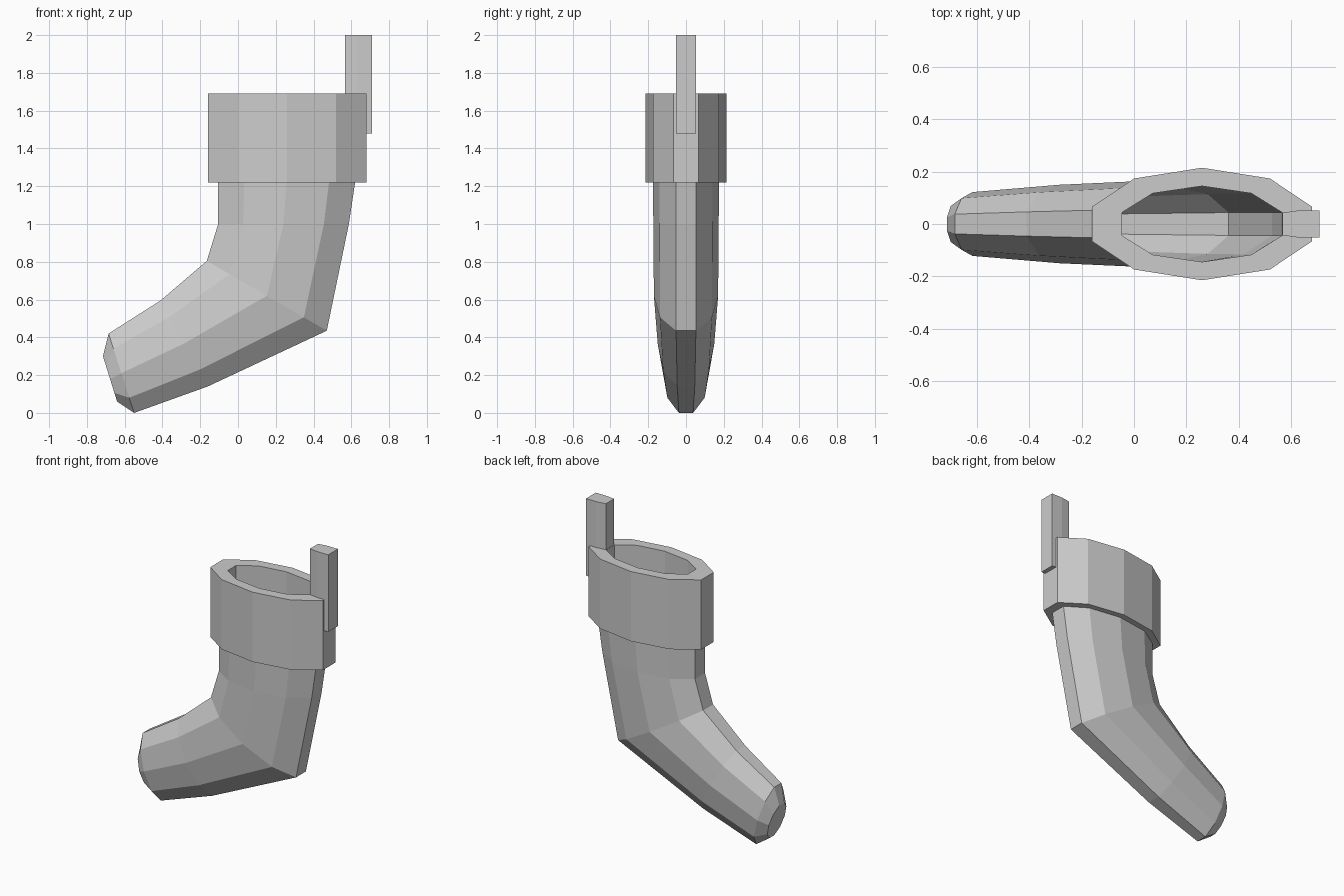
import bpy, bmesh, math

if "Cube" in bpy.data.objects:
    bpy.data.objects.remove(bpy.data.objects["Cube"])

SIDES = 10
C18 = math.cos(math.radians(18))


def make_object(name, bm):
    me = bpy.data.meshes.new(name)
    bm.to_mesh(me)
    bm.free()
    ob = bpy.data.objects.new(name, me)
    bpy.context.collection.objects.link(ob)
    return ob


def add_ring(bm, front, back, half_width):
    """Ten-sided oval spanning two (x, z) points, flat edge at each end."""
    verts = []
    for k in range(SIDES):
        a = math.radians(18 + 36 * k)
        t = math.cos(a) / C18
        x = (front[0] + back[0]) / 2 + t * (back[0] - front[0]) / 2
        z = (front[1] + back[1]) / 2 + t * (back[1] - front[1]) / 2
        verts.append(bm.verts.new((x, half_width * math.sin(a), z)))
    return verts


def loft(name, sections, cap_start=False, cap_end=False):
    bm = bmesh.new()
    rings = [add_ring(bm, *s) for s in sections]
    for lo, hi in zip(rings, rings[1:]):
        for k in range(SIDES):
            n = (k + 1) % SIDES
            bm.faces.new((lo[k], lo[n], hi[n], hi[k]))
    if cap_start:
        bm.faces.new(rings[0][::-1])
    if cap_end:
        bm.faces.new(rings[-1])
    return make_object(name, bm)


def shrink(section, s, width):
    (fx, fz), (bx, bz), w = section
    cx, cz = (fx + bx) / 2, (fz + bz) / 2
    return ((cx + (fx - cx) * s, cz + (fz - cz) * s),
            (cx + (bx - cx) * s, cz + (bz - cz) * s), w * width)


# Foot and leg, from the toe up to the cuff
sock = [
    ((-0.715, 0.30), (-0.64, 0.06), 0.085),
    ((-0.685, 0.42), (-0.55, 0.0), 0.122),
    ((-0.41, 0.595), (-0.16, 0.14), 0.15),
    ((-0.165, 0.805), (0.47, 0.435), 0.17),
    ((-0.105, 1.0), (0.587, 1.0), 0.173),
    ((-0.105, 1.22), (0.62, 1.22), 0.175),
]
loft("sock", sock, cap_start=True)

# Thick cuff: underside, outer wall and top rim
rim = ((-0.045, 1.69), (0.565, 1.69), 0.145)
loft("cuff", [
    sock[-1],
    ((-0.16, 1.22), (0.68, 1.22), 0.215),
    ((-0.16, 1.69), (0.68, 1.69), 0.215),
    rim,
])

# Inner lining, from the rim down into the foot
loft("lining", [
    rim,
    shrink(sock[5], 0.84, 0.83),
    shrink(sock[4], 0.83, 0.83),
    shrink(sock[3], 0.66, 0.83),
    shrink(sock[2], 0.66, 0.80),
    shrink(sock[1], 0.66, 0.75),
], cap_end=True)

# Hanging tab at the back of the cuff
bm = bmesh.new()
outline = [(0.567, -0.043), (0.63, -0.052), (0.71, -0.052),
           (0.71, 0.052), (0.63, 0.052), (0.567, 0.043)]
base = bm.faces.new([bm.verts.new((x, y, 1.48)) for x, y in outline])
ext = bmesh.ops.extrude_face_region(bm, geom=[base], use_keep_orig=True)
top = [g for g in ext["geom"] if isinstance(g, bmesh.types.BMVert)]
bmesh.ops.translate(bm, verts=top, vec=(0, 0, 0.52))
bmesh.ops.recalc_face_normals(bm, faces=bm.faces)
make_object("hanging_tab", bm)
